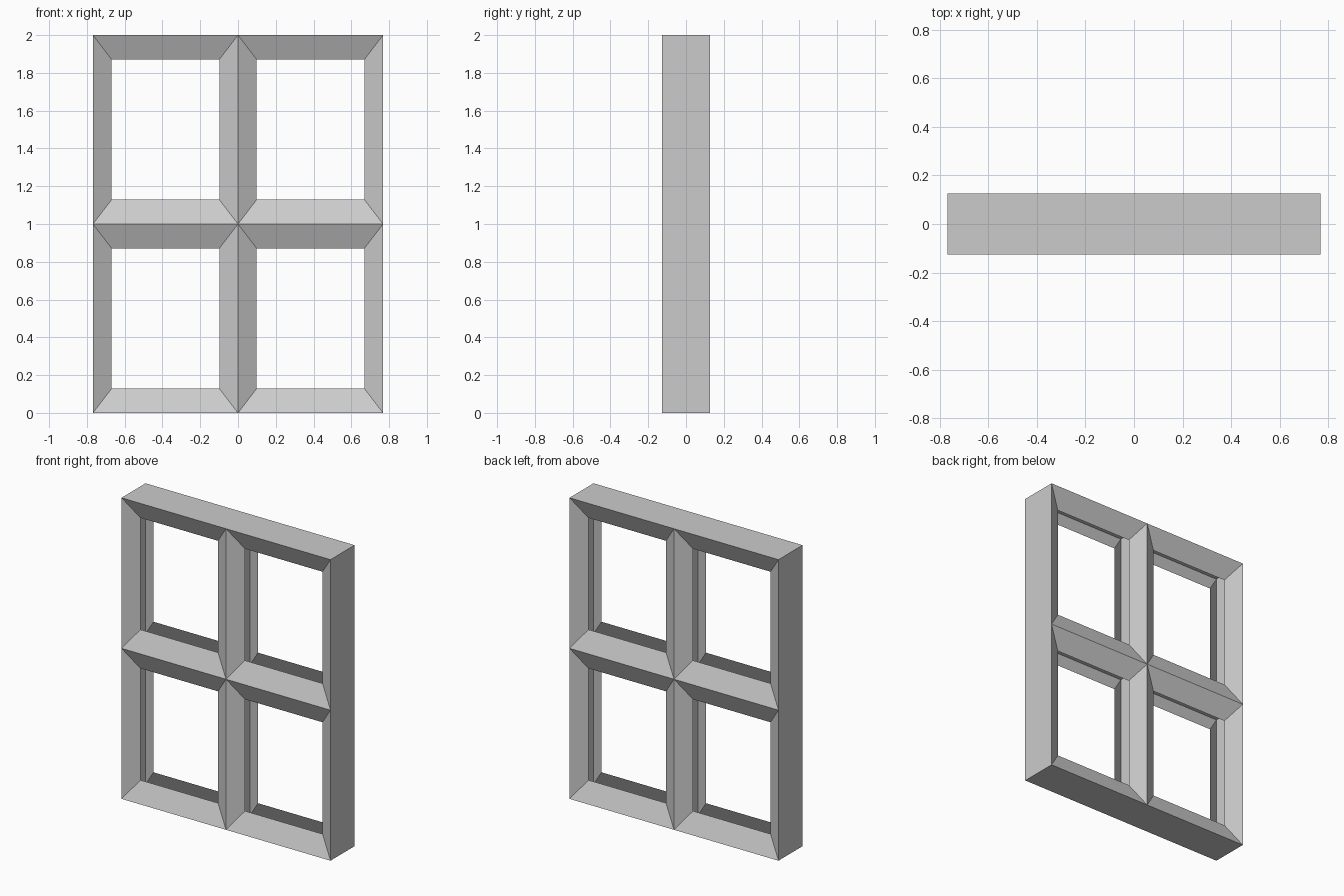
import bpy, bmesh

if "Cube" in bpy.data.objects:
    bpy.data.objects.remove(bpy.data.objects["Cube"])

W, H = 0.768, 1.0          # size of one pane cell
OUTER_Y, INNER_Y = 0.126, 0.068
INSET = 0.742              # opening size relative to the cell


def ring(bm, y, scale):
    """Rectangle of vertices around the cell centre at depth y."""
    return [bm.verts.new((W / 2 + sx * W / 2 * scale, y, H / 2 + sz * H / 2 * scale))
            for sx, sz in ((-1, -1), (1, -1), (1, 1), (-1, 1))]


# One hollow cell: front bevel, outer sleeve, back bevel, open slot for the glass
bm = bmesh.new()
rings = [ring(bm, -INNER_Y, INSET), ring(bm, -OUTER_Y, 1),
         ring(bm, OUTER_Y, 1), ring(bm, INNER_Y, INSET)]
for a, b in zip(rings, rings[1:]):
    for i in range(4):
        j = (i + 1) % 4
        bm.faces.new((a[i], a[j], b[j], b[i]))
bmesh.ops.recalc_face_normals(bm, faces=bm.faces)
# The front bevel should face the front
front = [f for f in bm.faces if f.calc_center_median().y < -0.08]
if front[0].normal.y > 0:
    bmesh.ops.reverse_faces(bm, faces=bm.faces)

mesh = bpy.data.meshes.new("window_frame")
bm.to_mesh(mesh)
bm.free()
frame = bpy.data.objects.new("window_frame", mesh)
bpy.context.collection.objects.link(frame)
frame.location.x = -W

# Repeat the cell two wide and two high
for name, step in (("columns", (W, 0, 0)), ("rows", (0, 0, H))):
    arr = frame.modifiers.new(name, 'ARRAY')
    arr.count = 2
    arr.use_relative_offset = False
    arr.use_constant_offset = True
    arr.constant_offset_displace = step
